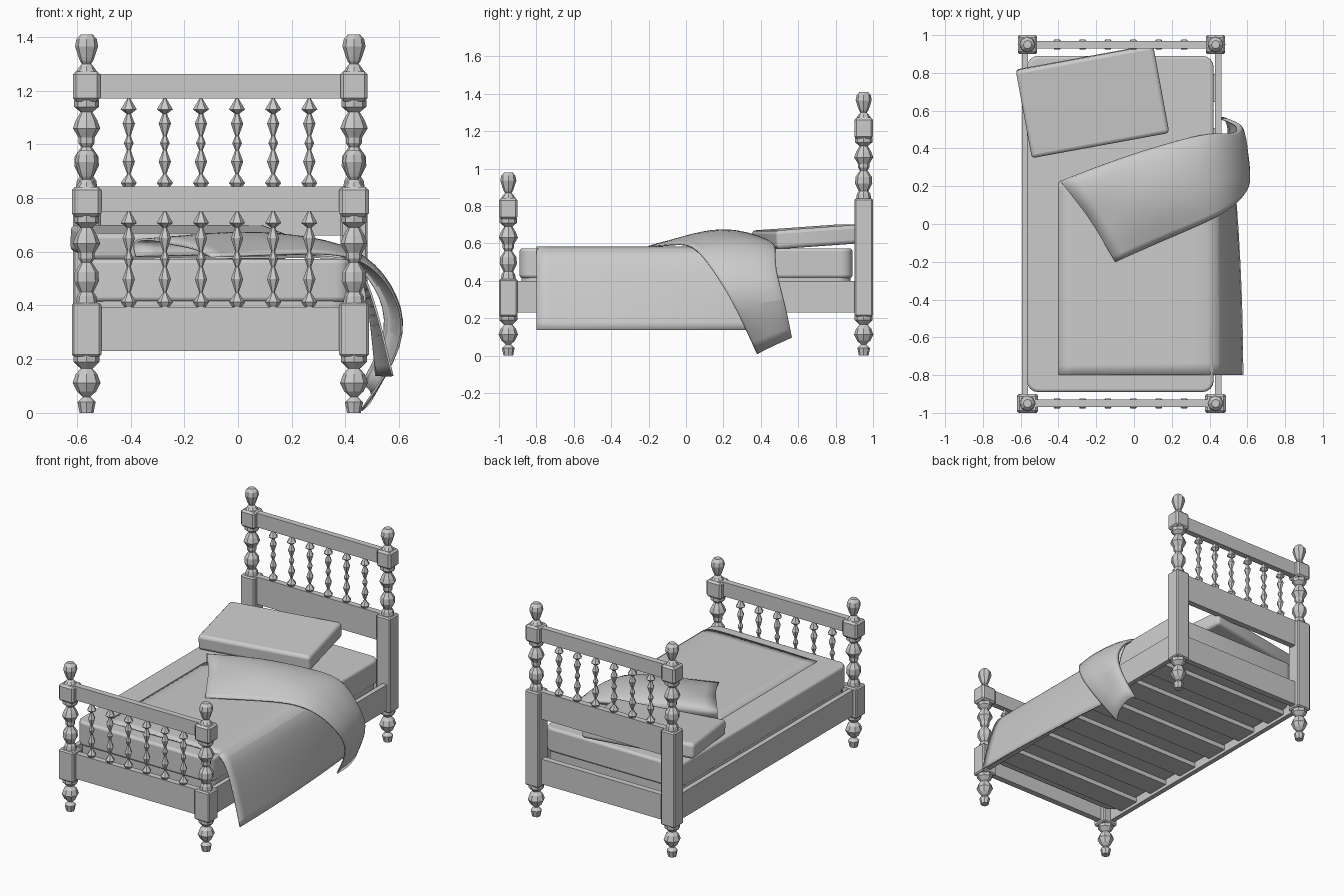
import bpy, bmesh, math
from mathutils import Matrix, Vector

if "Cube" in bpy.data.objects:
    bpy.data.objects.remove(bpy.data.objects["Cube"])

CX = -0.066            # the frame sits left of centre; the blanket fills the right


def finish(name, bm):
    bmesh.ops.recalc_face_normals(bm, faces=bm.faces)
    me = bpy.data.meshes.new(name)
    bm.to_mesh(me)
    bm.free()
    ob = bpy.data.objects.new(name, me)
    bpy.context.collection.objects.link(ob)
    return ob


def smooth(ob, angle=40):
    bpy.ops.object.select_all(action='DESELECT')
    bpy.context.view_layer.objects.active = ob
    ob.select_set(True)
    bpy.ops.object.shade_smooth_by_angle(angle=math.radians(angle))


def box(name, x0, x1, y0, y1, z0, z1, bevel=0.0, segs=1, corner=0.0):
    bm = bmesh.new()
    bmesh.ops.create_cube(bm, size=1)
    for v in bm.verts:
        v.co = Vector(((x0 + x1) / 2 + v.co.x * (x1 - x0),
                       (y0 + y1) / 2 + v.co.y * (y1 - y0),
                       (z0 + z1) / 2 + v.co.z * (z1 - z0)))
    if corner:
        up = [e for e in bm.edges if abs(e.verts[0].co.z - e.verts[1].co.z) > 1e-4]
        bmesh.ops.bevel(bm, geom=up, offset=corner, segments=4, profile=0.5, affect='EDGES')
    ob = finish(name, bm)
    if bevel:
        m = ob.modifiers.new("bevel", 'BEVEL')
        m.width, m.segments = bevel, segs
    return ob


def lathe(name, profile, x, y, sides, z0=0.0, height=1.0):
    bm = bmesh.new()
    rings = []
    for t, r in profile:
        rings.append([bm.verts.new((x + r * math.cos(math.tau * i / sides),
                                    y + r * math.sin(math.tau * i / sides),
                                    z0 + t * height)) for i in range(sides)])
    for a, b in zip(rings, rings[1:]):
        for i in range(sides):
            j = (i + 1) % sides
            bm.faces.new((a[i], a[j], b[j], b[i]))
    bm.faces.new(rings[0][::-1])
    bm.faces.new(rings[-1])
    return finish(name, bm)


def cloth(name, rows, thickness=0.008):
    bm = bmesh.new()
    g = [[bm.verts.new(p) for p in row] for row in rows]
    for a, b in zip(g, g[1:]):
        for i in range(len(a) - 1):
            bm.faces.new((a[i], a[i + 1], b[i + 1], b[i]))
    ob = finish(name, bm)
    s = ob.modifiers.new("subdivide", 'SUBSURF')
    s.levels = s.render_levels = 2
    s.boundary_smooth = 'PRESERVE_CORNERS'
    t = ob.modifiers.new("thickness", 'SOLIDIFY')
    t.thickness, t.offset = thickness, 0
    smooth(ob)
    return ob


FOOT = [(0, .026), (.012, .028), (.04, .034), (.06, .014), (.08, .036), (.112, .052),
        (.145, .04), (.165, .022), (.19, .048), (.215, .048)]
TURNED = [(0, .04), (.025, .036), (.04, .026), (.08, .046), (.115, .044), (.15, .02),
          (.165, .03), (.185, .03), (.22, .051), (.25, .04), (.28, .022), (.3, .046), (.325, .046)]
FINIAL = [(0, .04), (.02, .026), (.03, .017), (.04, .024), (.055, .03), (.095, .043),
          (.122, .038), (.14, .022)]
SPINDLE = [(0, .018), (.05, .03), (.15, .006), (.29, .023), (.42, .007), (.5, .018),
           (.58, .007), (.72, .023), (.83, .008), (.88, .03), (1, .006)]

# Posts, rails and spindles of both ends
for end, y, block_top, half in (("foot", -0.95, 0.41, .055), ("head", 0.95, 0.84, .051)):
    for side, s in (("left", -1), ("right", 1)):
        x, n = CX + s * 0.498, f"{end}_{side}"
        lathe(n + "_post_foot", FOOT, x, y, 8)
        box(n + "_post_block", x - half, x + half, y - .05, y + .05, .21, block_top, .008)
        lathe(n + "_post_turning", TURNED, x, y, 8, block_top)
        cap = block_top + .32
        box(n + "_post_cap_block", x - half, x + half, y - .05, y + .05, cap, cap + .112, .012)
        lathe(n + "_post_finial", FINIAL, x, y, 8, cap + .11)
    x0, x1 = CX - .47, CX + .47
    box(end + "_lower_rail", x0, x1, y - .02, y + .02, .23, .395)
    if end == "head":
        box("head_middle_rail", x0, x1, y - .02, y + .02, .66, .84)
    low, high = (.395, .75) if end == "foot" else (.84, 1.17)
    box(end + "_top_rail", x0, x1, y - .02, y + .02, high, high + .093)
    for i in range(6):
        lathe(f"{end}_spindle_{i}", SPINDLE, CX - .341 + i * .1345, y, 6, low, high - low)

# Side rails and slats
for side, s in (("left", -1), ("right", 1)):
    x = CX + s * .512
    box(side + "_side_rail", x - .016, x + .016, -.92, .92, .23, .40)
for i in range(6):
    y = -.72 + i * .288
    box(f"slat_{i}", CX - .50, CX + .50, y - .075, y + .075, .25, .285)

# Mattress on a base that sits down inside the frame
smooth(box("mattress_base", -.56, .415, -.88, .88, .28, .44, .01, 2, corner=.07))
smooth(box("mattress", -.567, .422, -.89, .89, .415, .573, .015, 3, corner=.06))

# Pillow, turned and leaning towards the headboard
pillow = box("pillow", -.37, .37, -.237, .237, -.05, .05, .045, 3, corner=.02)
pillow.matrix_world = (Matrix.Translation((-.22, .65, .635)) @ Matrix.Rotation(math.radians(10.4), 4, 'Z')
                       @ Matrix.Rotation(math.radians(4), 4, 'X'))
smooth(pillow)

# Blanket: across the mattress and down the right side, up to the slanted fold
path = [(-.40, .572, .22), (-.1, .578, .33), (.2, .58, .42), (.38, .582, .46),
        (.45, .555, .46), (.49, .45, .44), (.525, .30, .43), (.555, .137, .40)]
rows = []
for t in (0, .2, .4, .6, .8, 1):
    row = []
    for x, z, y_end in path:
        hang = max(0, .56 - z) / .42
        bow = .02 - .06 * t * t
        row.append((x + hang * bow, -.8 + t * (y_end + .8), z))
    rows.append(row)
cloth("blanket", rows)

# Turned-back fold: (near edge, middle, crease) at stations from left to lower right
stations = [((-.10, -.20, .582), (-.235, .03, .625), (-.40, .24, .645)),
            ((.12, -.10, .59), (.0, .14, .685), (-.09, .36, .65)),
            ((.36, .0, .60), (.28, .22, .66), (.2, .45, .62)),
            ((.50, .07, .56), (.47, .28, .60), (.41, .50, .60)),
            ((.605, .17, .42), (.585, .31, .46), (.54, .48, .48)),
            ((.625, .27, .25), (.62, .39, .29), (.60, .53, .31)),
            ((.46, .38, .01), (.50, .47, .055), (.48, .57, .10))]
rows = []
for a, m, c in stations:
    a, m, c = Vector(a), Vector(m), Vector(c)
    flat = c.z > .55
    lift = Vector((0, 0, .014)) if flat else Vector((.008, 0, 0))
    row = [a, (a + m) / 2 + lift, m, (m + c) / 2 + lift, c]
    # the crease rolls back under to meet the blanket
    row.append(c.lerp(m, .12) - (Vector((0, 0, c.z - .585)) if flat else Vector((.03, 0, 0))))
    rows.append(row)
cloth("blanket_fold", rows)
